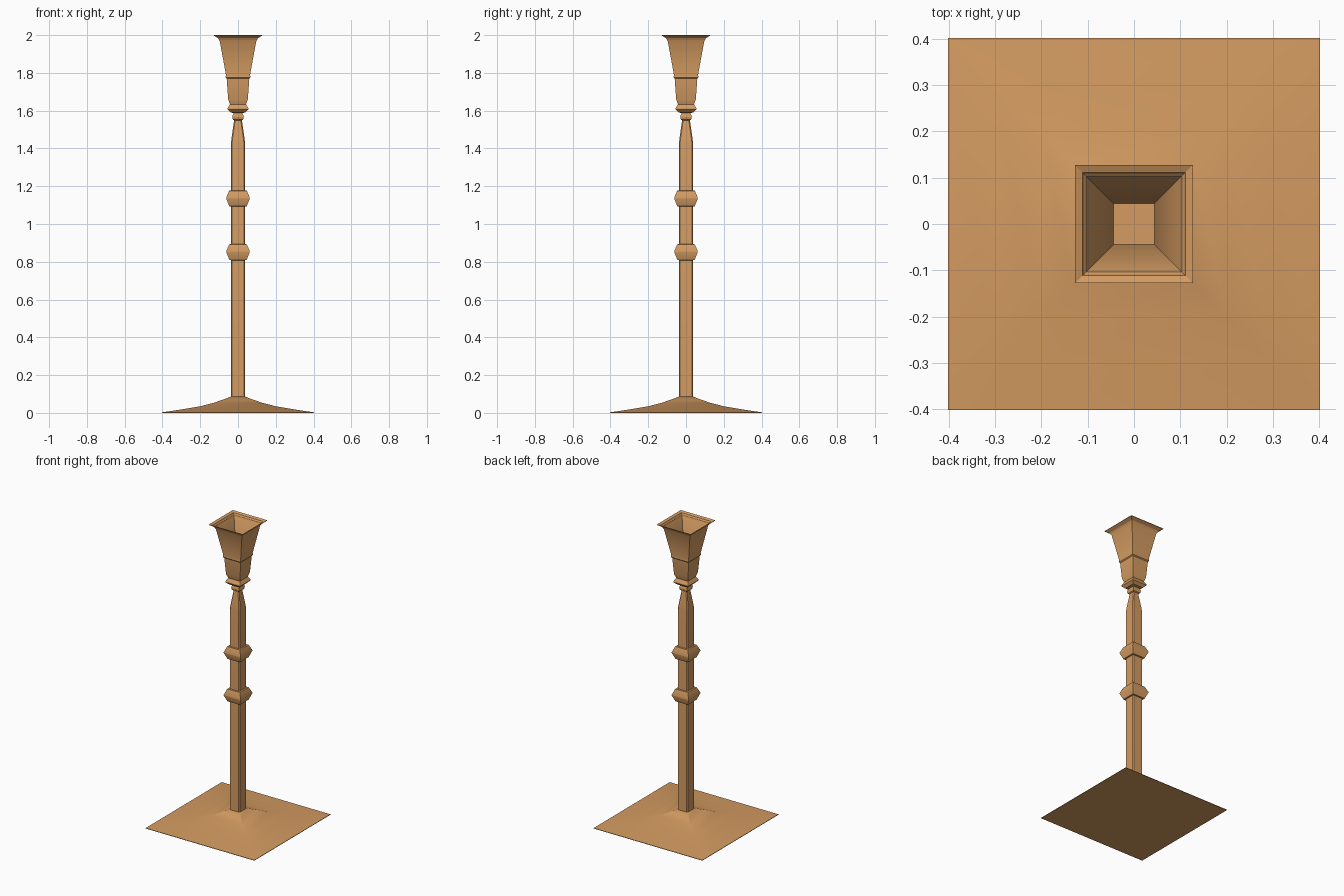
import bpy, bmesh

if "Cube" in bpy.data.objects:
    bpy.data.objects.remove(bpy.data.objects["Cube"])


def square_loft(name, profile, chamfer=0.0):
    """Loft square (optionally corner-cut) rings through (half_width, z) points and cap both ends."""
    bm = bmesh.new()
    rings = []
    for h, z in profile:
        c = min(chamfer, h * 0.3)
        if c:
            pts = [(h, -h + c), (h, h - c), (h - c, h), (-h + c, h),
                   (-h, h - c), (-h, -h + c), (-h + c, -h), (h - c, -h)]
        else:
            pts = [(h, -h), (h, h), (-h, h), (-h, -h)]
        rings.append([bm.verts.new((x, y, z)) for x, y in pts])
    for a, b in zip(rings, rings[1:]):
        n = len(a)
        for i in range(n):
            j = (i + 1) % n
            bm.faces.new((a[i], a[j], b[j], b[i]))
    bm.faces.new(rings[0][::-1])
    bm.faces.new(rings[-1])
    bmesh.ops.recalc_face_normals(bm, faces=bm.faces)
    mesh = bpy.data.meshes.new(name)
    bm.to_mesh(mesh)
    bm.free()
    obj = bpy.data.objects.new(name, mesh)
    bpy.context.collection.objects.link(obj)
    mesh.materials.append(wood)
    bpy.ops.object.select_all(action='DESELECT')
    obj.select_set(True)
    bpy.context.view_layer.objects.active = obj
    bpy.ops.object.shade_smooth_by_angle(angle=0.4)
    return obj


wood = bpy.data.materials.new("warm_wood")
wood.diffuse_color = (0.66, 0.33, 0.12, 1)
wood.use_nodes = True
wood.node_tree.nodes["Principled BSDF"].inputs["Base Color"].default_value = wood.diffuse_color

# Flared square foot
square_loft("base", [(0.402, 0), (0.402, 0.003), (0.30, 0.018), (0.20, 0.035),
                     (0.13, 0.053), (0.08, 0.07), (0.038, 0.086)])

# Long post with softened corners, tapering to a neck
square_loft("post", [(0.038, 0.07), (0.038, 1.42), (0.035, 1.45), (0.020, 1.555)], 0.006)

# Two collars on the post
for name, z in (("lower_collar", 0.853), ("upper_collar", 1.137)):
    square_loft(name, [(0.038, z - 0.045), (0.046, z - 0.043), (0.062, z - 0.003),
                       (0.062, z + 0.003), (0.047, z + 0.039), (0.038, z + 0.041)])

# Small rings below the cup
square_loft("neck_ring", [(0.020, 1.548), (0.027, 1.553), (0.030, 1.566),
                          (0.027, 1.58), (0.020, 1.59)])
square_loft("cup_ring", [(0.022, 1.587), (0.038, 1.59), (0.055, 1.606),
                         (0.055, 1.613), (0.042, 1.635), (0.036, 1.636)])

# Hollow flared cup: outside up to the rim, then down the inside to the floor
square_loft("cup", [(0.036, 1.63), (0.042, 1.632), (0.052, 1.66), (0.060, 1.77),
                    (0.066, 1.776), (0.064, 1.79), (0.096, 1.965), (0.104, 1.983),
                    (0.127, 1.997), (0.127, 2.0), (0.111, 1.993), (0.104, 1.98),
                    (0.094, 1.965), (0.056, 1.785), (0.053, 1.76), (0.044, 1.665)])
